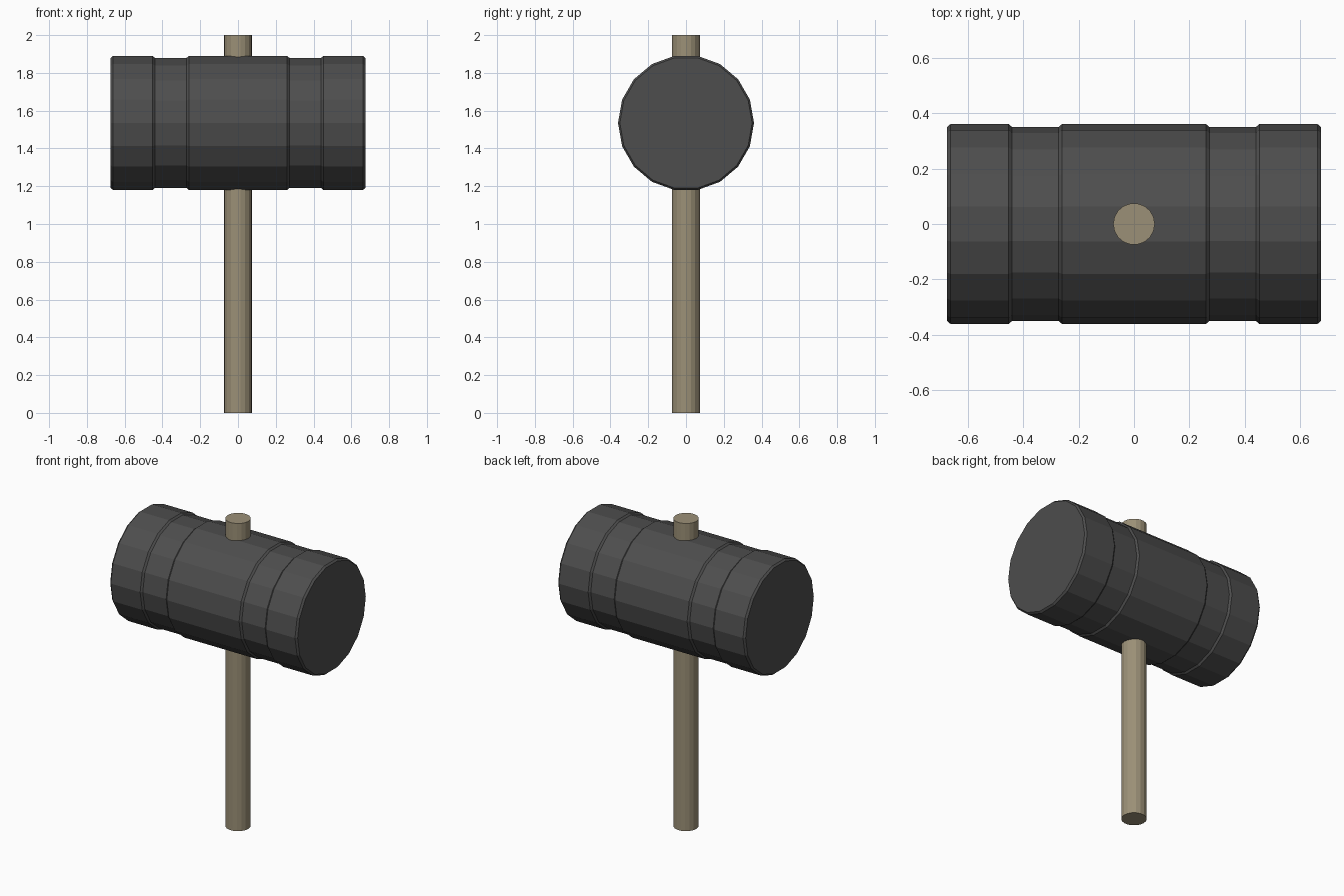
import bpy
import bmesh
import math

cube = bpy.data.objects.get("Cube")
if cube:
    bpy.data.objects.remove(cube, do_unlink=True)


def make_material(name, rgb):
    mat = bpy.data.materials.new(name)
    mat.use_nodes = True
    colour = (*rgb, 1.0)
    mat.diffuse_color = colour
    mat.node_tree.nodes["Principled BSDF"].inputs["Base Color"].default_value = colour
    return mat


def lathe(name, profile, sides, mat):
    """Flat-faced solid turned around local z from (height, radius) points."""
    bm = bmesh.new()
    rings = []
    for h, r in profile:
        angles = [2 * math.pi * i / sides for i in range(sides)]
        rings.append([bm.verts.new((r * math.cos(a), r * math.sin(a), h)) for a in angles])
    for low, high in zip(rings, rings[1:]):
        for i in range(sides):
            j = (i + 1) % sides
            bm.faces.new((low[i], low[j], high[j], high[i]))
    bm.faces.new(rings[0][::-1])
    bm.faces.new(rings[-1])
    mesh = bpy.data.meshes.new(name)
    bm.to_mesh(mesh)
    bm.free()
    mesh.materials.append(mat)
    obj = bpy.data.objects.new(name, mesh)
    bpy.context.collection.objects.link(obj)
    return obj


iron = make_material("dark iron", (0.075, 0.075, 0.075))
wood = make_material("pale wood", (0.33, 0.28, 0.185))

# Hammer head: chamfered end bands and middle, with a shallow groove between
RIM, GROOVE = 0.36, 0.35
half = [(0.26, RIM), (0.272, GROOVE), (0.44, GROOVE),
        (0.452, RIM), (0.662, RIM), (0.674, GROOVE)]
profile = [(-h, r) for h, r in reversed(half)] + half
head = lathe("hammer_head", profile, 18, iron)
head.rotation_euler = (math.pi / 2, 0, math.pi / 2)
head.location.z = 1.535

# Handle: straight round shaft passing through the head
handle = lathe("handle", [(0, 0.075), (2, 0.075)], 18, wood)
